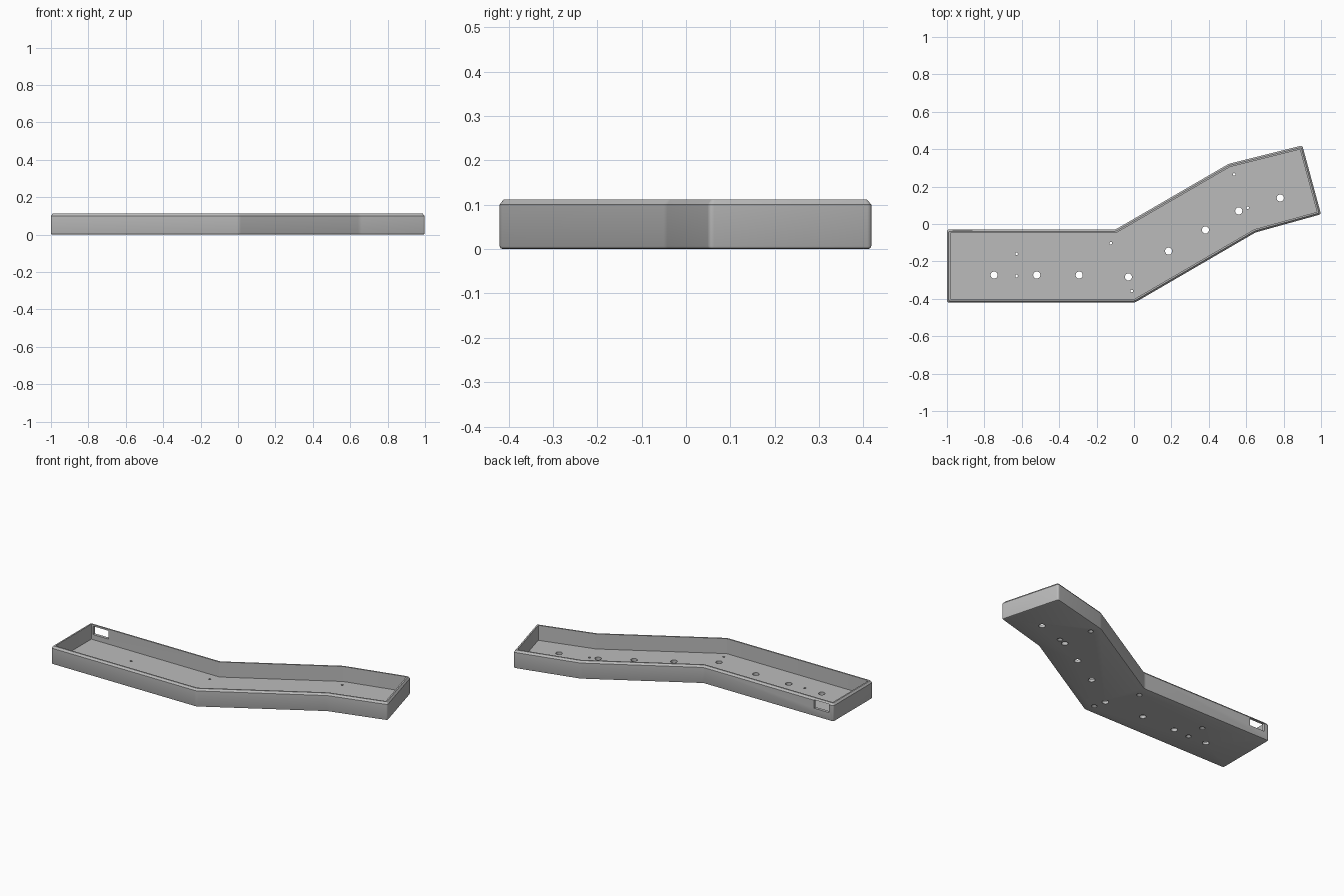
import bpy, bmesh
from mathutils import Vector, Matrix

cube = bpy.data.objects.get("Cube")
if cube:
    bpy.data.objects.remove(cube, do_unlink=True)

HEIGHT, WALL, FLOOR = 0.112, 0.018, 0.018

grey = bpy.data.materials.new("light grey plastic")
grey.use_nodes = True
COLOUR = (0.5, 0.5, 0.5, 1)
grey.diffuse_color = COLOUR
grey.node_tree.nodes["Principled BSDF"].inputs["Base Color"].default_value = COLOUR

# Bent outline, counter-clockwise from above
OUTLINE = [Vector(p) for p in (
    (-1, -0.42), (0.005, -0.42), (0.65, -0.045), (1, 0.052),
    (0.9, 0.42), (0.507, 0.322), (-0.1, -0.03), (-1, -0.03))]


def offset(points, d):
    """Move every side of the outline inwards by d."""
    result = []
    for i, p in enumerate(points):
        a = (p - points[i - 1]).normalized()
        b = (points[(i + 1) % len(points)] - p).normalized()
        na, nb = Vector((-a.y, a.x)), Vector((-b.y, b.x))
        result.append(p + (na + nb) * d / (1 + na.dot(nb)))
    return result


def rounded(points, cut, steps=4):
    """Replace every corner with a short curve."""
    result = []
    for i, p in enumerate(points):
        a = p + (points[i - 1] - p).normalized() * cut
        b = p + (points[(i + 1) % len(points)] - p).normalized() * cut
        for k in range(steps + 1):
            t = k / steps
            result.append(a * (1 - t) ** 2 + p * 2 * t * (1 - t) + b * t ** 2)
    return result


def make_object(name, bm):
    bmesh.ops.recalc_face_normals(bm, faces=bm.faces)
    mesh = bpy.data.meshes.new(name)
    bm.to_mesh(mesh)
    bm.free()
    mesh.materials.append(grey)
    obj = bpy.data.objects.new(name, mesh)
    bpy.context.collection.objects.link(obj)
    return obj


# Tray: section of inset, height and corner size, from underside to inner floor
SECTION = [(0.007, 0, 0.008), (0.002, 0.002, 0.01), (0, 0.007, 0.012),
           (0, HEIGHT - 0.012, 0.012), (0.009, HEIGHT, 0.008),
           (WALL, HEIGHT, 0.003), (WALL, FLOOR, 0.003)]
bm = bmesh.new()
rings = [[bm.verts.new((p.x, p.y, z)) for p in rounded(offset(OUTLINE, d), cut)]
         for d, z, cut in SECTION]
for low, high in zip(rings, rings[1:]):
    for i in range(len(low)):
        bm.faces.new((low[i - 1], low[i], high[i], high[i - 1]))
bm.faces.new(rings[0][::-1])
bm.faces.new(rings[-1])
tray = make_object("tray", bm)

# Cutters for the floor holes and the cable opening
BUTTON_HOLES = [(-0.748, -0.273), (-0.52, -0.273), (-0.293, -0.273), (-0.03, -0.283),
                (0.185, -0.145), (0.382, -0.032), (0.56, 0.07), (0.782, 0.139)]
SCREW_HOLES = [(-0.628, -0.16), (-0.628, -0.278), (-0.124, -0.102),
               (-0.012, -0.358), (0.535, 0.265), (0.608, 0.086)]
cut = bmesh.new()


def lathe_cutter(x, y, profile, sides=24):
    """Closed round cutter from (radius, height) pairs."""
    loops = []
    for r, z in profile:
        made = bmesh.ops.create_circle(cut, segments=sides, radius=r,
                                       matrix=Matrix.Translation((x, y, z)))
        loops.append(made["verts"])
    for low, high in zip(loops, loops[1:]):
        for i in range(sides):
            cut.faces.new((low[i - 1], low[i], high[i], high[i - 1]))
    cut.faces.new(loops[0][::-1])
    cut.faces.new(loops[-1])


for x, y in BUTTON_HOLES:
    lathe_cutter(x, y, [(0.019, -0.02), (0.019, 0.04)])
for x, y in SCREW_HOLES:
    lathe_cutter(x, y, [(0.016, -0.02), (0.016, 0.003), (0.007, 0.012), (0.007, 0.04)])
bmesh.ops.create_cube(cut, size=1, matrix=Matrix.Translation((-0.917, -0.03, 0.076))
                      @ Matrix.Diagonal((0.105, 0.1, 0.052, 1)))
cutter = make_object("hole_cutter", cut)
cutter.hide_render = True

boolean = tray.modifiers.new("holes", "BOOLEAN")
boolean.operation = "DIFFERENCE"
boolean.solver = "EXACT"
boolean.object = cutter
bpy.ops.object.select_all(action="DESELECT")
tray.select_set(True)
bpy.context.view_layer.objects.active = tray
bpy.ops.object.modifier_apply(modifier=boolean.name)
bpy.data.objects.remove(cutter, do_unlink=True)
bpy.ops.object.shade_smooth_by_angle(angle=0.6)
